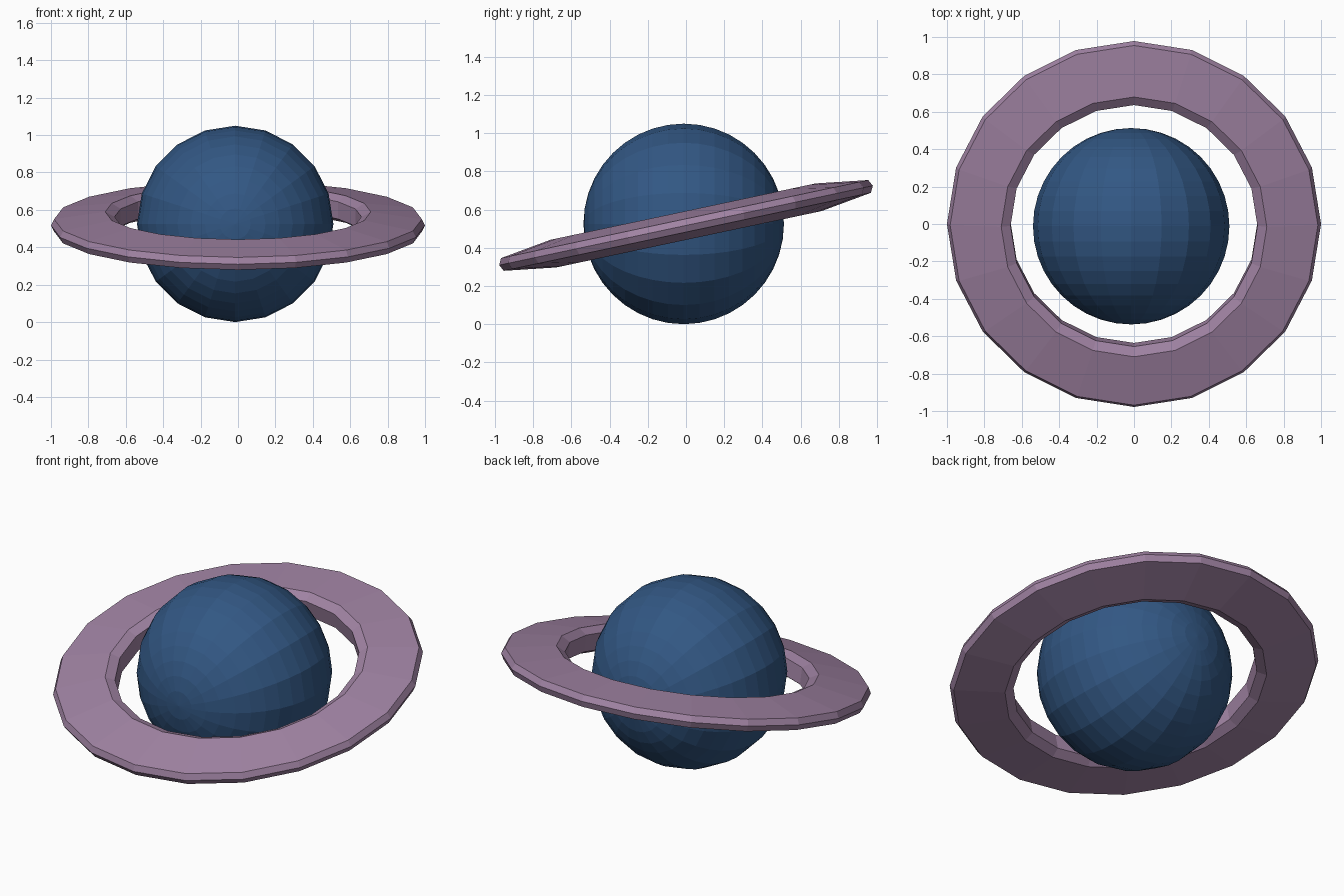
import bpy, bmesh, math
from mathutils import Matrix, Vector

if "Cube" in bpy.data.objects:
    bpy.data.objects.remove(bpy.data.objects["Cube"])

SIDES = 20


def material(name, rgb):
    m = bpy.data.materials.new(name)
    m.diffuse_color = (*rgb, 1)
    m.use_nodes = True
    m.node_tree.nodes["Principled BSDF"].inputs["Base Color"].default_value = m.diffuse_color
    return m


def add_object(name, bm, mat):
    bmesh.ops.recalc_face_normals(bm, faces=bm.faces)
    mesh = bpy.data.meshes.new(name)
    bm.to_mesh(mesh)
    bm.free()
    mesh.materials.append(mat)
    obj = bpy.data.objects.new(name, mesh)
    bpy.context.collection.objects.link(obj)
    return obj


blue = material("deep blue", (0.032, 0.096, 0.23))
mauve = material("dusty mauve", (0.352, 0.227, 0.366))

# Globe: faceted ball with its poles along y
bm = bmesh.new()
bmesh.ops.create_uvsphere(bm, u_segments=SIDES, v_segments=20, radius=0.525)
bm.transform(Matrix.Translation((-0.015, -0.012, 0.525)) @ Matrix.Rotation(math.radians(90), 4, 'X'))
add_object("globe", bm, blue)

# Ring: tapered cross-section (radius, height) swept round, then tilted up at the back
upper = [(0.66, 0.047), (0.71, 0.074), (0.983, 0.034)]
profile = upper + [(1.0, 0.0)] + [(r, -h) for r, h in reversed(upper)]
bm = bmesh.new()
loops = []
for i in range(SIDES):
    a = math.tau * i / SIDES
    loops.append([bm.verts.new((r * math.cos(a), r * math.sin(a), h)) for r, h in profile])
n = len(profile)
for i in range(SIDES):
    p, q = loops[i], loops[(i + 1) % SIDES]
    for j in range(n):
        k = (j + 1) % n
        bm.faces.new((p[j], q[j], q[k], p[k]))
bm.transform(Matrix.Translation((0, 0, 0.517)) @ Matrix.Rotation(math.radians(12), 4, 'X'))
add_object("ring", bm, mauve)
